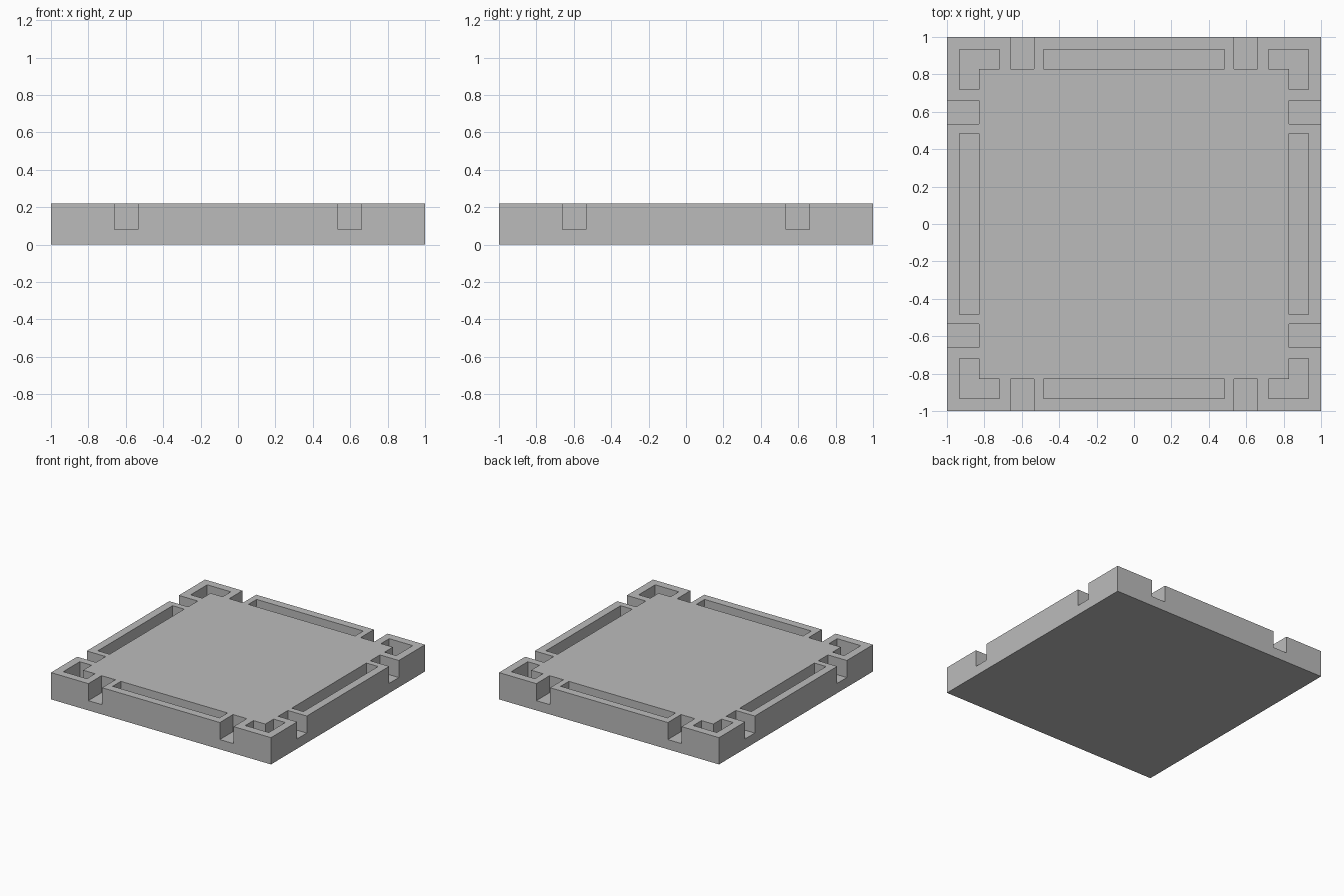
import bpy, bmesh
from math import radians
from mathutils import Matrix

cube = bpy.data.objects.get("Cube")
if cube:
    bpy.data.objects.remove(cube, do_unlink=True)

HEIGHT = 0.22
FLOOR = 0.08           # floor level of notches and pockets
INNER, OUTER = 0.828, 0.934   # pocket band

grey = bpy.data.materials.new("plain grey")
grey.use_nodes = True
colour = (0.5, 0.5, 0.5, 1)
grey.diffuse_color = colour
grey.node_tree.nodes["Principled BSDF"].inputs["Base Color"].default_value = colour


def prism(bm, outline, z0, z1, turn=0):
    """Extrude a flat outline upward, turned about the centre."""
    face = bm.faces.new([bm.verts.new((x, y, z0)) for x, y in outline])
    top = bmesh.ops.extrude_face_region(bm, geom=[face])["geom"]
    moved = [v for v in top if isinstance(v, bmesh.types.BMVert)]
    bmesh.ops.translate(bm, verts=moved, vec=(0, 0, z1 - z0))
    verts = list(set(face.verts) | set(moved))
    bmesh.ops.rotate(bm, verts=verts, matrix=Matrix.Rotation(radians(turn), 3, 'Z'))


def rect(x0, x1, y0, y1):
    return [(x0, y0), (x1, y0), (x1, y1), (x0, y1)]


def make_object(name, bm):
    bmesh.ops.recalc_face_normals(bm, faces=bm.faces)
    mesh = bpy.data.meshes.new(name)
    bm.to_mesh(mesh)
    bm.free()
    mesh.materials.append(grey)
    obj = bpy.data.objects.new(name, mesh)
    bpy.context.collection.objects.link(obj)
    return obj


# Solid square slab
bm = bmesh.new()
prism(bm, rect(-1, 1, -1, 1), 0, HEIGHT)
slab = make_object("square_tray_base", bm)

# Cutter: per side two open notches, a long pocket and an L-shaped corner pocket
corner = [(0.72, INNER), (INNER, INNER), (INNER, 0.72),
          (OUTER, 0.72), (OUTER, OUTER), (0.72, OUTER)]
shapes = [rect(-0.66, -0.535, INNER, 1.1), rect(0.535, 0.66, INNER, 1.1),
          rect(-0.485, 0.485, INNER, OUTER), corner]
bm = bmesh.new()
for turn in range(0, 360, 90):
    for outline in shapes:
        prism(bm, outline, FLOOR, HEIGHT + 0.1, turn)
cutter = make_object("recess_cutter", bm)
cutter.hide_render = True

# Cut the recesses, keep the finished mesh and drop the cutter
cut = slab.modifiers.new("recesses", 'BOOLEAN')
cut.operation = 'DIFFERENCE'
cut.solver = 'EXACT'
cut.object = cutter
bpy.context.view_layer.update()
graph = bpy.context.evaluated_depsgraph_get()
finished = bpy.data.meshes.new_from_object(slab.evaluated_get(graph))
slab.modifiers.clear()
slab.data = finished
bpy.data.objects.remove(cutter, do_unlink=True)
